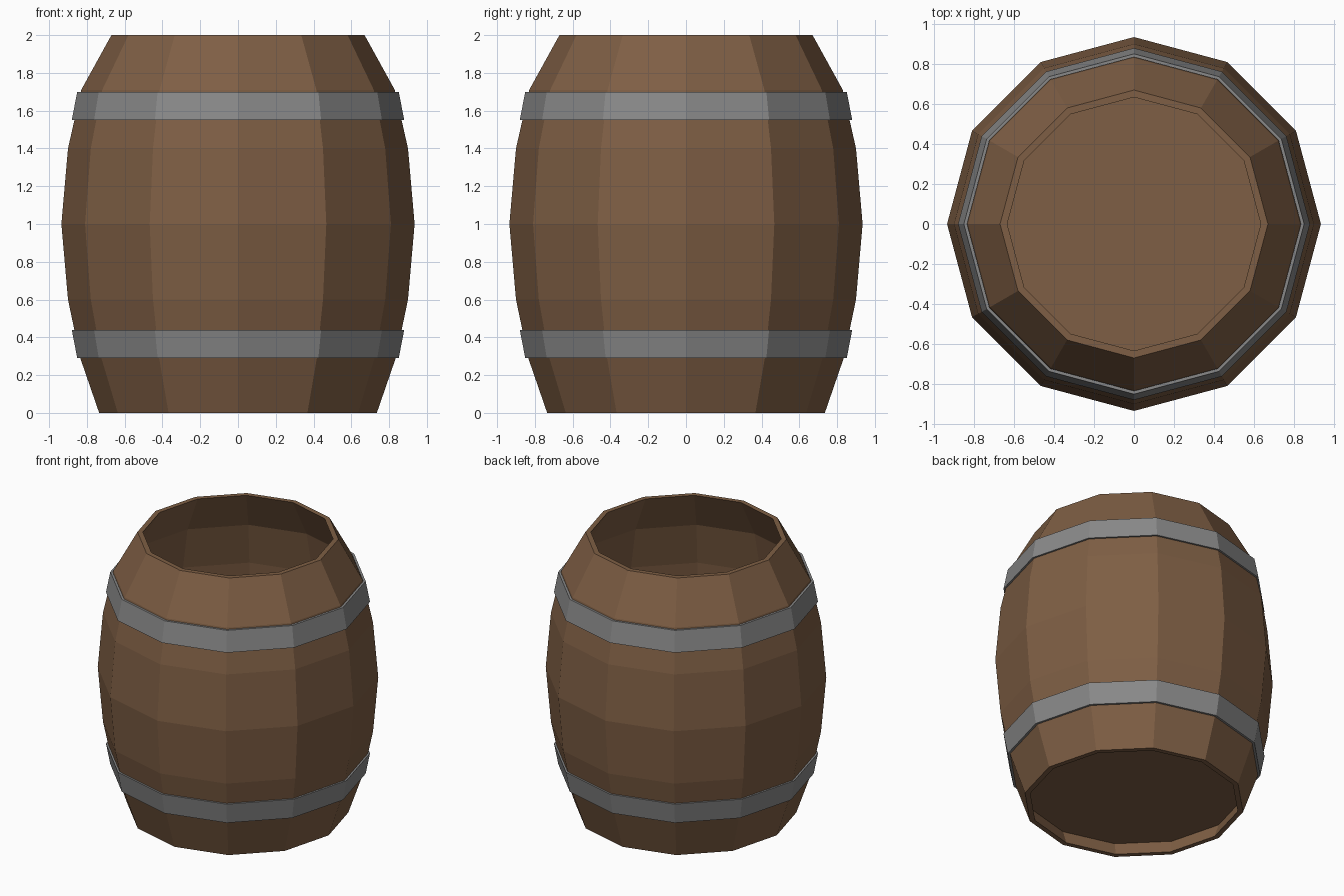
import bpy
import bmesh
from math import radians, tau
from mathutils import Matrix, Vector

SIDES = 12

cube = bpy.data.objects.get("Cube")
if cube:
    bpy.data.objects.remove(cube, do_unlink=True)


def material(name, rgb):
    mat = bpy.data.materials.new(name)
    mat.use_nodes = True
    mat.diffuse_color = (*rgb, 1)
    bsdf = next(n for n in mat.node_tree.nodes if n.type == "BSDF_PRINCIPLED")
    bsdf.inputs["Base Color"].default_value = (*rgb, 1)
    return mat


def finish(name, bm, mat):
    mesh = bpy.data.meshes.new(name)
    bm.to_mesh(mesh)
    bm.free()
    mesh.materials.append(mat)
    obj = bpy.data.objects.new(name, mesh)
    bpy.context.collection.objects.link(obj)
    return obj


def lathe(name, profile, mat):
    """Turn a closed (radius, height) outline around the z axis."""
    bm = bmesh.new()
    rings = []
    for i in range(SIDES):
        turn = Matrix.Rotation(tau * i / SIDES, 3, "Z")
        rings.append([bm.verts.new(turn @ Vector((r, 0, z))) for r, z in profile])
    count = len(profile)
    for i in range(SIDES):
        a, b = rings[i], rings[(i + 1) % SIDES]
        for j in range(count):
            k = (j + 1) % count
            bm.faces.new((a[j], b[j], b[k], a[k]))
    bmesh.ops.recalc_face_normals(bm, faces=bm.faces)
    return finish(name, bm, mat)


wood = material("brown wood", (0.21, 0.113, 0.058))
iron = material("grey iron", (0.25, 0.25, 0.25))

# Hollow wooden wall: bulging outside, then back down the inside
outer = [(0.735, 0), (0.835, 0.29), (0.9, 0.6), (0.935, 1),
         (0.9, 1.4), (0.83, 1.71), (0.67, 2)]
inner = [(r - 0.036, z) for r, z in reversed(outer)]
lathe("barrel_wall", outer + inner, wood)

# Floor board, slightly raised inside the wall
bm = bmesh.new()
bmesh.ops.create_circle(bm, cap_ends=True, segments=SIDES, radius=0.735,
                        matrix=Matrix.Translation((0, 0, 0.1))
                        @ Matrix.Rotation(radians(90), 4, "Z"))
finish("barrel_floor", bm, wood)

# Iron hoops, each wider towards the middle of the barrel
for name, z_narrow, z_wide in (("lower_hoop", 0.29, 0.44), ("upper_hoop", 1.7, 1.55)):
    lathe(name, [(0.851, z_narrow), (0.88, z_wide),
                 (0.864, z_wide), (0.835, z_narrow)], iron)
